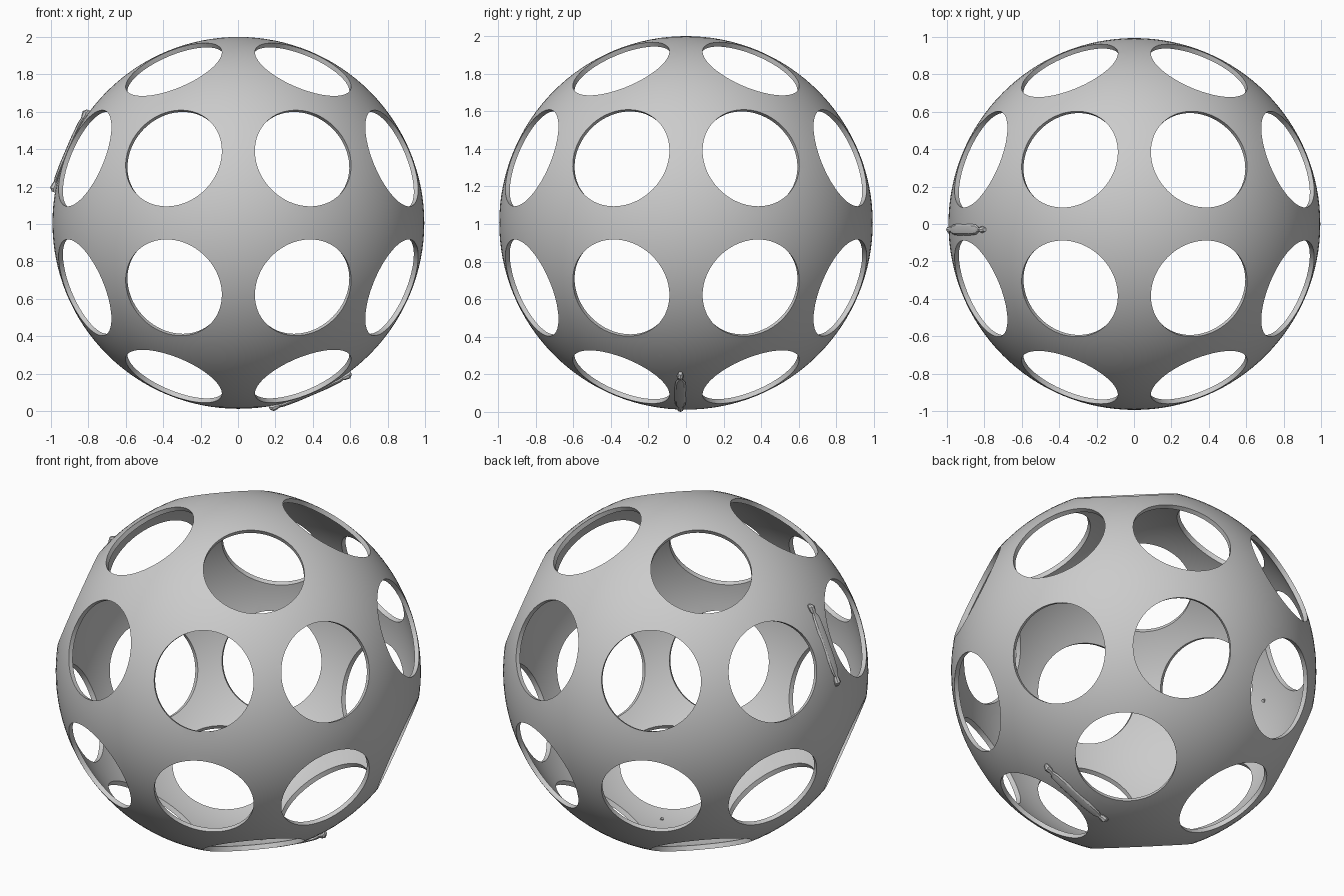
import bpy, bmesh, math
from mathutils import Vector, Matrix

if "Cube" in bpy.data.objects:
    bpy.data.objects.remove(bpy.data.objects["Cube"])

R, WALL = 0.994, 0.026
CENTRE = Vector((0.002, 0, 1.006))
A = 0.362                         # small components of each hole direction
B = math.sqrt(1 - 2 * A * A)      # large component
HOLE_R = 0.276


def finish(name, bm):
    mesh = bpy.data.meshes.new(name)
    bm.to_mesh(mesh)
    bm.free()
    ob = bpy.data.objects.new(name, mesh)
    bpy.context.collection.objects.link(ob)
    return ob


def smooth(ob, degrees):
    bpy.ops.object.select_all(action='DESELECT')
    ob.select_set(True)
    bpy.context.view_layer.objects.active = ob
    bpy.ops.object.shade_smooth_by_angle(angle=math.radians(degrees))


# hollow sphere: outer skin plus an inward-facing inner skin
bm = bmesh.new()
bmesh.ops.create_uvsphere(bm, u_segments=128, v_segments=64, radius=R)
outer = set(bm.faces)
bmesh.ops.create_uvsphere(bm, u_segments=128, v_segments=64, radius=R - WALL)
bmesh.ops.reverse_faces(bm, faces=[f for f in bm.faces if f not in outer])
shell = finish("perforated_shell", bm)
shell.location = CENTRE

# four round cutters towards each of the six sides
bm = bmesh.new()
for axis in range(3):
    for s in range(8):
        d = Vector([A, A, A])
        d[axis] = B
        for i in range(3):
            if s >> i & 1:
                d[i] = -d[i]
        m = Matrix.Translation(d * 0.98) @ d.to_track_quat('Z', 'Y').to_matrix().to_4x4()
        bmesh.ops.create_cone(bm, cap_ends=True, segments=72, radius1=HOLE_R,
                              radius2=HOLE_R, depth=0.24, matrix=m)
cutter = finish("hole_cutters", bm)
cutter.location = CENTRE
cutter.hide_render = True

mod = shell.modifiers.new("holes", 'BOOLEAN')
mod.operation = 'DIFFERENCE'
mod.solver = 'EXACT'
mod.object = cutter
bpy.context.view_layer.objects.active = shell
bpy.context.view_layer.update()
bpy.ops.object.modifier_apply(modifier=mod.name)
bpy.data.objects.remove(cutter)
smooth(shell, 30)


# pull handle: rings of (along, height, half width, half thickness)
RINGS = [(-0.238, 0.972, 0.010, 0.012), (-0.222, 0.980, 0.018, 0.020),
         (-0.200, 0.980, 0.016, 0.018), (-0.185, 0.984, 0.011, 0.010),
         (-0.160, 0.989, 0.026, 0.010), (-0.080, 0.991, 0.031, 0.012)]
RINGS += [(-u, w, a, t) for u, w, a, t in reversed(RINGS)]


def handle(name, out, along):
    side = Vector((0, 1, 0))
    bm = bmesh.new()
    rings = []
    for u, w, a, t in RINGS:
        ring = []
        for k in range(8):
            c, s = math.cos(k * math.pi / 4), math.sin(k * math.pi / 4)
            ring.append(bm.verts.new(along * u + out * (w + t * s) + side * (a * c - 0.03)))
        rings.append(ring)
    for r0, r1 in zip(rings, rings[1:]):
        for k in range(8):
            n = (k + 1) % 8
            bm.faces.new((r0[k], r0[n], r1[n], r1[k]))
    bm.faces.new(rings[0])
    bm.faces.new(rings[-1])
    # fixing pegs that just pierce the wall
    rot = out.to_track_quat('Z', 'Y').to_matrix().to_4x4()
    for u in (-0.21, 0.21):
        m = Matrix.Translation(along * u + out * 0.958 + side * -0.03) @ rot
        bmesh.ops.create_cone(bm, cap_ends=True, segments=8, radius1=0.010,
                              radius2=0.010, depth=0.044, matrix=m)
    bmesh.ops.recalc_face_normals(bm, faces=bm.faces)
    ob = finish(name, bm)
    ob.location = CENTRE
    smooth(ob, 30)


e = math.radians(23.2)
c, s = math.cos(e), math.sin(e)
handle("left_handle", Vector((-c, 0, s)), Vector((s, 0, c)))
handle("bottom_handle", Vector((s, 0, -c)), Vector((c, 0, s)))
